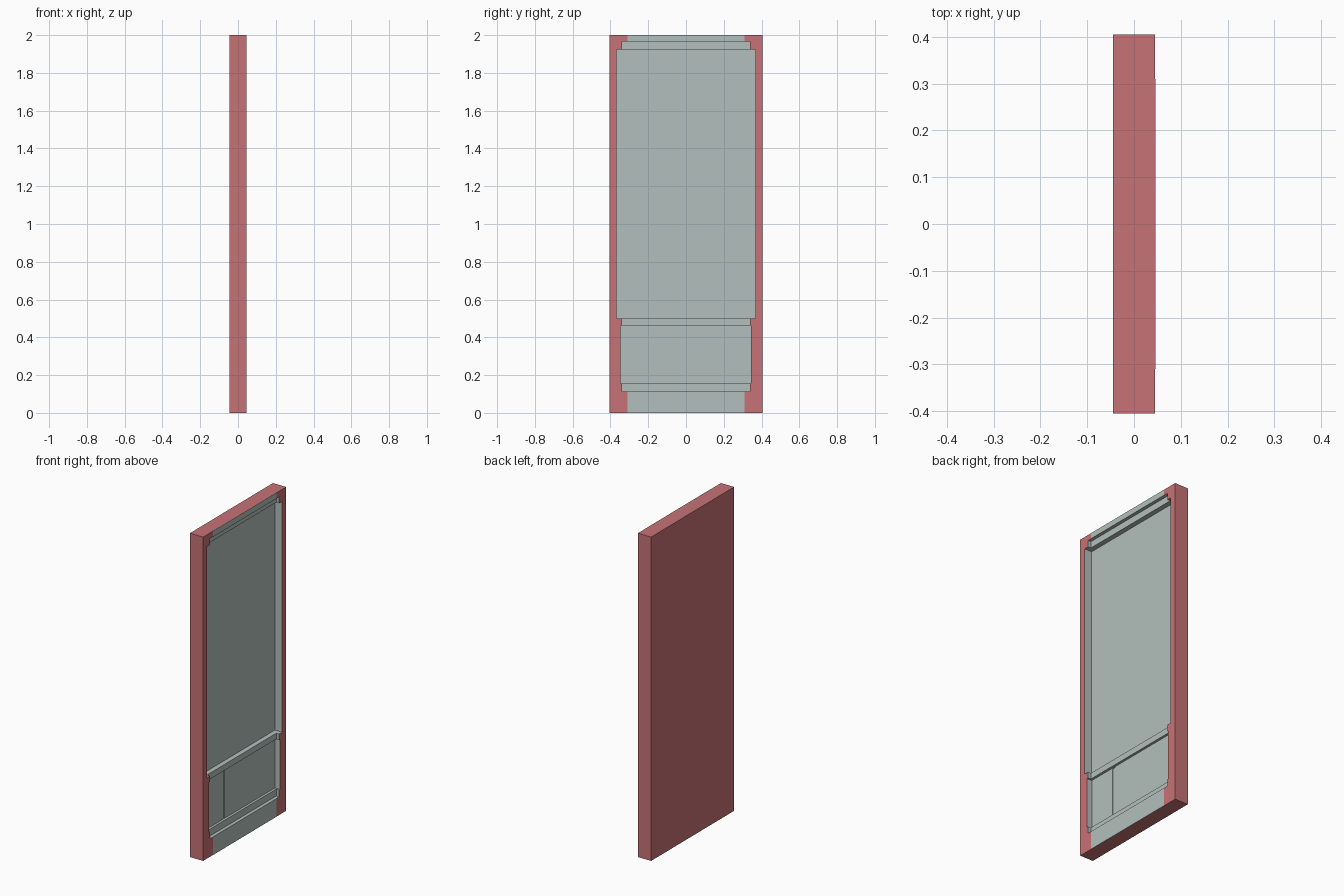
import bpy, bmesh
from mathutils import Vector

if "Cube" in bpy.data.objects:
    bpy.data.objects.remove(bpy.data.objects["Cube"])


def material(name, rgb):
    m = bpy.data.materials.new(name)
    m.diffuse_color = (*rgb, 1)
    m.use_nodes = True
    m.node_tree.nodes["Principled BSDF"].inputs["Base Color"].default_value = m.diffuse_color
    return m


RED = material("red_paint", (0.57, 0.17, 0.18))
GREY = material("grey_panel", (0.45, 0.53, 0.51))
FRONT = 0.045  # x of the panelled face


def box(name, lo, hi, mat):
    lo, hi = Vector(lo), Vector(hi)
    bm = bmesh.new()
    bmesh.ops.create_cube(bm, size=1)
    bmesh.ops.scale(bm, vec=hi - lo, verts=bm.verts)
    bmesh.ops.translate(bm, vec=(lo + hi) / 2, verts=bm.verts)
    mesh = bpy.data.meshes.new(name)
    bm.to_mesh(mesh)
    bm.free()
    mesh.materials.append(mat)
    obj = bpy.data.objects.new(name, mesh)
    bpy.context.collection.objects.link(obj)
    return obj


# Red slab
slab = box("door_slab", (-0.045, -0.405, 0), (FRONT, 0.405, 2), RED)


def recess(name, y0, y1, z0, z1, depth):
    cutter = box(name + "_cutter", (FRONT - depth, y0, z0), (FRONT + 0.05, y1, z1), GREY)
    mod = slab.modifiers.new(name, 'BOOLEAN')
    mod.operation = 'DIFFERENCE'
    mod.solver = 'EXACT'
    mod.material_mode = 'TRANSFER'
    mod.object = cutter
    cutter.hide_render = True
    bpy.context.view_layer.objects.active = slab
    bpy.ops.object.modifier_apply(modifier=name)
    bpy.data.objects.remove(cutter)


# Stepped recesses: large upper panel, lower panel, and shallow ledges around them
recess("upper_panel", -0.367, 0.367, 0.50, 1.925, 0.050)
recess("lower_panel", -0.348, 0.345, 0.155, 0.463, 0.035)
recess("top_ledge", -0.338, 0.338, 1.90, 1.965, 0.020)
recess("middle_ledge", -0.338, 0.338, 0.45, 0.52, 0.020)
recess("bottom_ledge", -0.338, 0.338, 0.112, 0.17, 0.020)

# Vertical seam in the lower panel
recess("panel_seam", -0.17, -0.148, 0.157, 0.461, 0.039)

# Grey strips flush with the frame at the bottom and top
for name, z0, z1 in (("kick_plate", 0, 0.112), ("header_plate", 1.965, 2)):
    box(name, (FRONT - 0.002, -0.31, z0), (FRONT + 0.0008, 0.31, z1), GREY)
